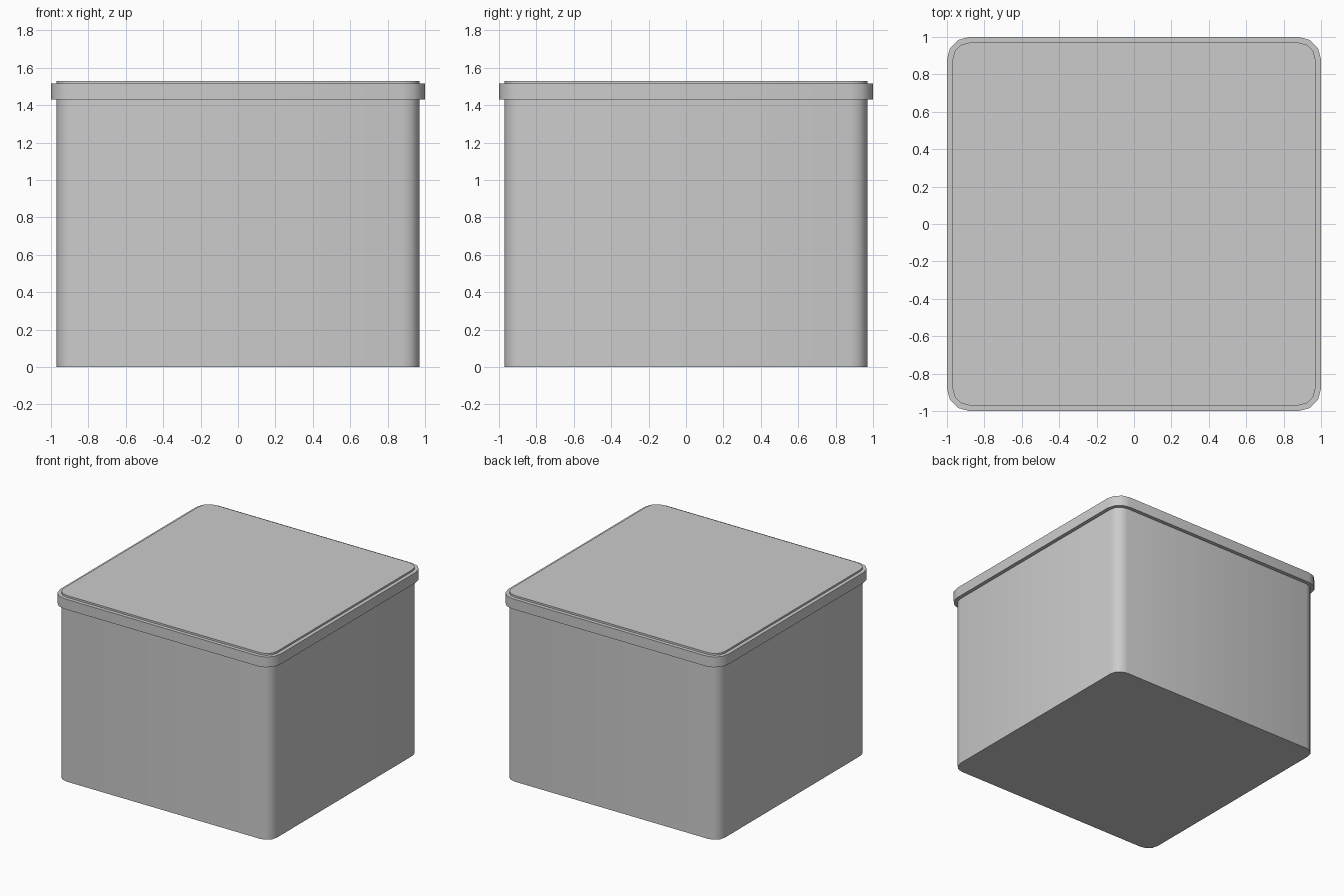
import bpy, bmesh, math

if "Cube" in bpy.data.objects:
    bpy.data.objects.remove(bpy.data.objects["Cube"])


def rounded_square(half, radius, segments=3):
    """Counter-clockwise outline of a square with rounded corners."""
    points = []
    for corner in range(4):
        base = math.radians(90 * corner)
        mid = base + math.radians(45)
        centre = (half - radius) * math.sqrt(2)
        for i in range(segments + 1):
            a = base + math.radians(90) * i / segments
            points.append((centre * math.cos(mid) + radius * math.cos(a),
                           centre * math.sin(mid) + radius * math.sin(a)))
    return points


def stacked_solid(name, levels):
    """Closed solid through rounded-square loops given as (half, radius, z)."""
    bm = bmesh.new()
    loops = [[bm.verts.new((x, y, z)) for x, y in rounded_square(h, r)]
             for h, r, z in levels]
    n = len(loops[0])
    for low, high in zip(loops, loops[1:]):
        for i in range(n):
            j = (i + 1) % n
            bm.faces.new((low[i], low[j], high[j], high[i]))
    bm.faces.new(loops[0][::-1])
    bm.faces.new(loops[-1])
    mesh = bpy.data.meshes.new(name)
    bm.to_mesh(mesh)
    bm.free()
    obj = bpy.data.objects.new(name, mesh)
    bpy.context.collection.objects.link(obj)
    bpy.ops.object.select_all(action='DESELECT')
    obj.select_set(True)
    bpy.context.view_layer.objects.active = obj
    bpy.ops.object.shade_smooth_by_angle(angle=math.radians(40))
    return obj


# Box body, its top tucked inside the lid
stacked_solid("box_body", [(0.97, 0.09, 0), (0.97, 0.09, 1.46)])

# Lid: overhanging rim with a slightly raised top panel
stacked_solid("box_lid", [(1.0, 0.12, 1.43), (1.0, 0.12, 1.515),
                          (0.97, 0.09, 1.515), (0.97, 0.09, 1.53)])
